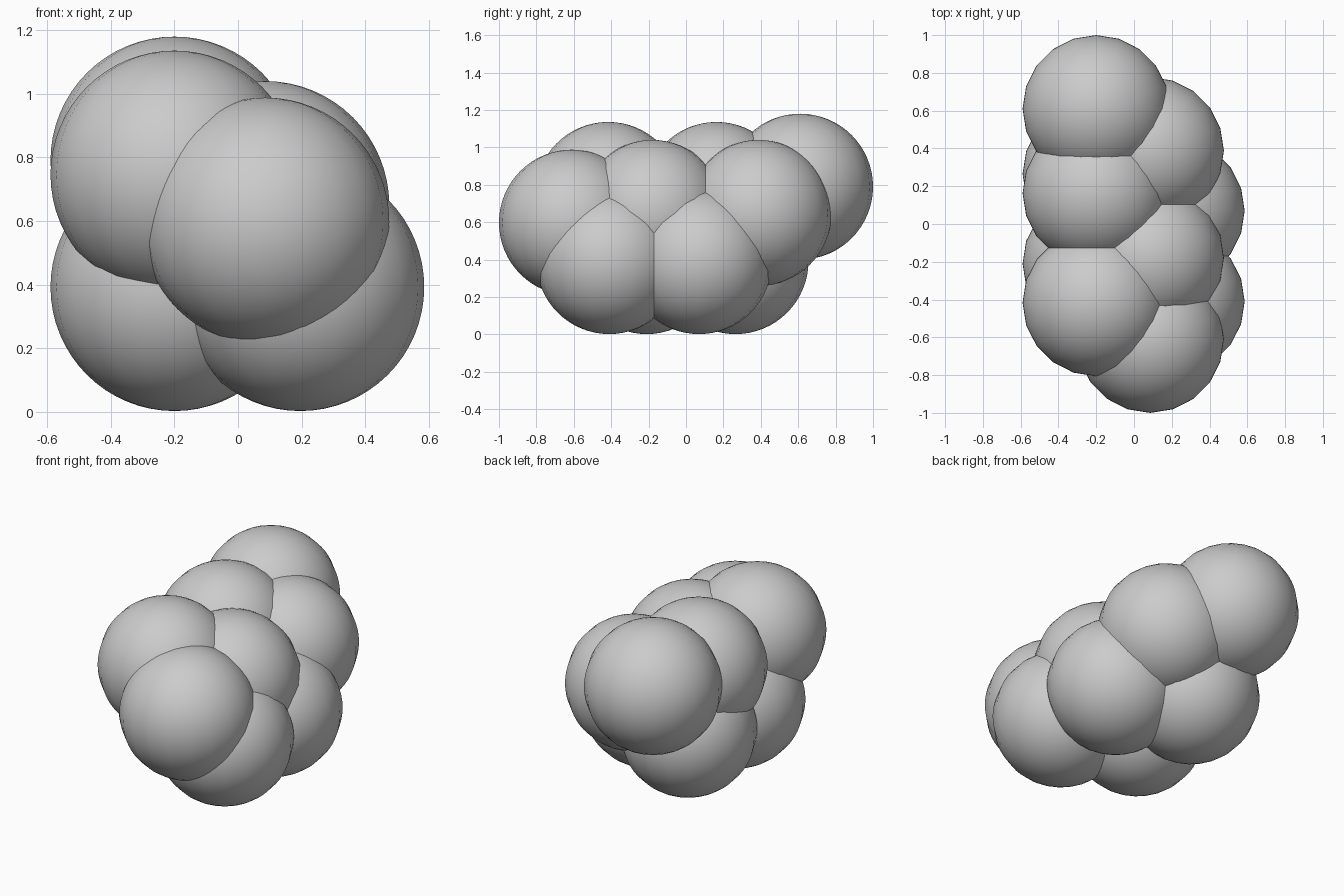
import bpy

if "Cube" in bpy.data.objects:
    bpy.data.objects.remove(bpy.data.objects["Cube"])

R = 0.39

# Ball centres, grouped by layer
layers = {
    "lower_ball": [(0.196, -0.41, 0.392), (0.196, 0.07, 0.392),
                   (-0.2, -0.21, 0.392), (-0.2, 0.265, 0.392)],
    "middle_ball": [(0.086, -0.61, 0.598), (0.086, -0.18, 0.65), (0.086, 0.388, 0.65)],
    "upper_ball": [(-0.2, -0.416, 0.746), (-0.2, 0.163, 0.746), (-0.2, 0.61, 0.79)],
}


def ball(name, centre):
    # 20-sided smooth sphere
    bpy.ops.mesh.primitive_uv_sphere_add(segments=20, ring_count=32, radius=R, location=centre)
    bpy.context.object.name = name
    bpy.ops.object.shade_smooth()


for layer, centres in layers.items():
    for i, c in enumerate(centres, 1):
        ball(f"{layer}_{i}", c)
